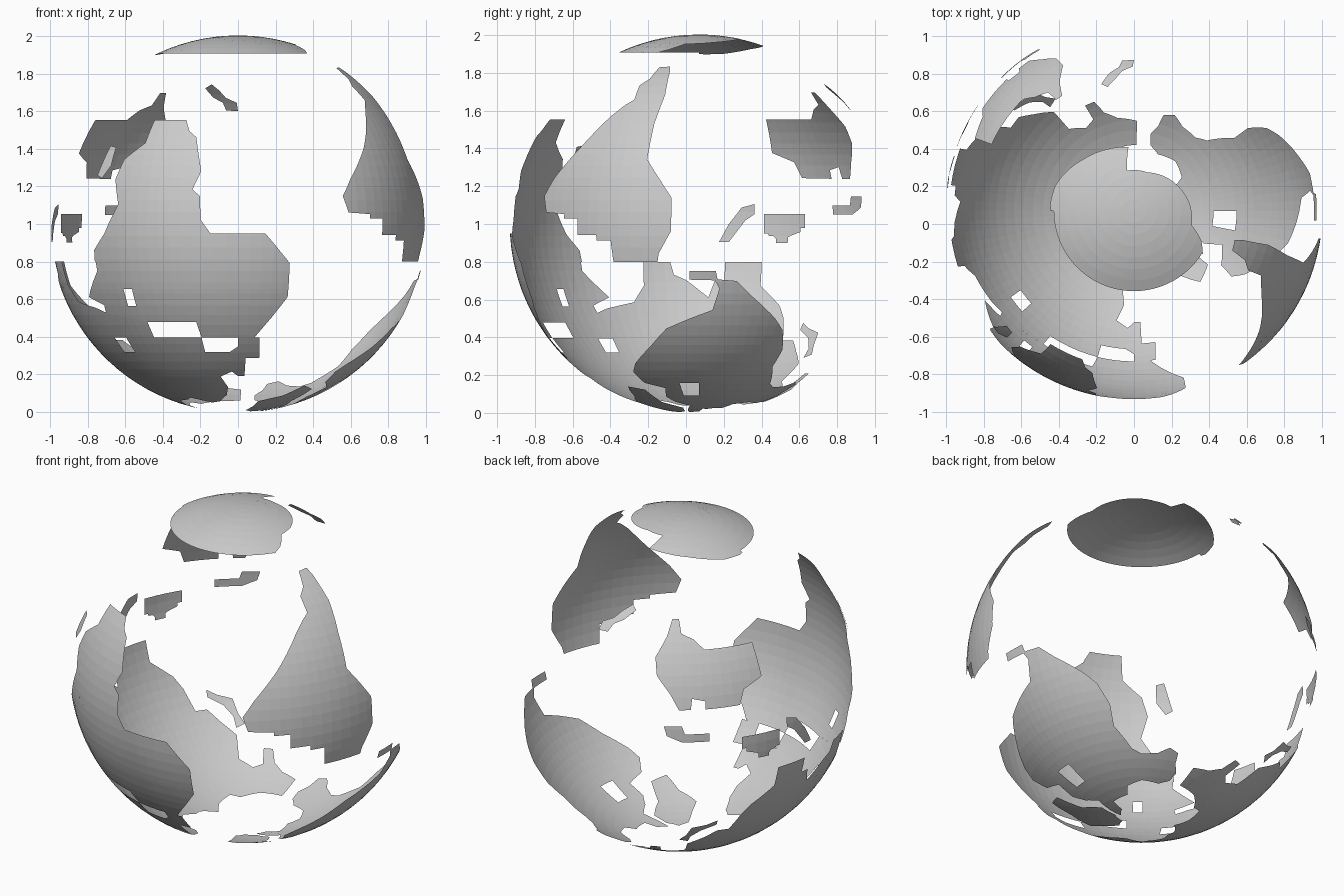
import bpy, bmesh, math

STEP = 3.6                  # grid spacing of the globe facets, in degrees
RADIUS, CENTRE_Y = 1.003, 0.07


def on_globe(lon, lat):
    # the globe stands on its north pole, prime meridian to the front
    a, b = math.radians(lon), math.radians(lat)
    return (-RADIUS * math.cos(b) * math.sin(a),
            CENTRE_Y - RADIUS * math.cos(b) * math.cos(a),
            1.0 - RADIUS * math.sin(b))


def cut(bm, axis, value):
    co, no = [0, 0, 0], [0, 0, 0]
    co[axis], no[axis] = value, 1
    bmesh.ops.bisect_plane(bm, geom=bm.verts[:] + bm.edges[:] + bm.faces[:],
                           dist=1e-4, plane_co=co, plane_no=no)


def landmass(name, outline, lakes=()):
    """Flat lon/lat outline, sliced into a grid, then wrapped on the sphere."""
    bm = bmesh.new()
    bm.faces.new([bm.verts.new((x, y, 0)) for x, y in outline])
    bmesh.ops.triangulate(bm, faces=bm.faces[:])
    for axis in (0, 1):
        vals = [p[axis] for p in outline]
        for i in range(math.ceil(min(vals) / STEP), math.floor(max(vals) / STEP) + 1):
            cut(bm, axis, i * STEP)
        for lake in lakes:
            cut(bm, axis, lake[axis])
            cut(bm, axis, lake[axis + 2])
    # remove the leftover diagonals inside grid cells
    diagonals = [e for e in bm.edges if len(e.link_faces) == 2
                 and all(abs(e.verts[0].co[k] - e.verts[1].co[k]) > 1e-3 for k in (0, 1))]
    bmesh.ops.dissolve_edges(bm, edges=diagonals, use_verts=False)
    # open the inland seas
    wet = [f for f in bm.faces for x0, y0, x1, y1 in lakes
           if x0 < f.calc_center_median().x < x1 and y0 < f.calc_center_median().y < y1]
    bmesh.ops.delete(bm, geom=wet, context='FACES')
    bm.normal_update()
    for f in bm.faces:
        if f.normal.z < 0:
            f.normal_flip()
    for v in bm.verts:
        v.co = on_globe(v.co.x, v.co.y)
    bmesh.ops.remove_doubles(bm, verts=bm.verts[:], dist=1e-5)
    me = bpy.data.meshes.new(name)
    bm.to_mesh(me)
    bm.free()
    bpy.context.collection.objects.link(bpy.data.objects.new(name, me))


# Africa with Arabia
landmass("africa", [
    (-6.3, 37), (-12, 29.5), (-16.6, 22.8), (-16.3, 12), (-8.4, 2.9), (8.4, 2.9),
    (11.5, -1.4), (11.7, -8.4), (14.2, -10.6), (11.7, -16.3), (14.4, -27.4),
    (17.2, -29.5), (19.2, -33.5), (32, -33.5), (33, -25.5), (40, -20), (42, -13.7),
    (39.7, -6), (45.3, 3), (50.4, 8), (50.8, 11.5), (44.8, 11.5), (45.5, 13.3),
    (53, 17), (59, 22.8), (51.8, 25.5), (52.5, 28), (34.2, 31.3), (15, 31.3),
    (14, 37), (0, 37)], [(36.8, 20.1, 40.3, 25.8)])

# Europe and Asia
landmass("eurasia", [
    (52.5, 28), (34.2, 31.3), (33.8, 37), (14, 37), (13.7, 42.8), (3.5, 42.8),
    (0, 40.5), (0, 37), (-8.2, 37), (-9.2, 45.2), (-3.3, 45.2), (-3.3, 53.8),
    (0, 53.8), (3, 51.5), (9, 54), (6, 60), (8, 65), (16, 70), (25, 71.3), (40, 67),
    (46, 68.5), (60, 69.5), (70, 73), (80, 73.5), (100, 77.8), (113, 74), (130, 71),
    (140, 72.5), (160, 70), (182, 69.5), (182, 61.5), (170, 60), (163, 57),
    (160, 52), (155, 52), (156, 58), (150, 59.5), (141.5, 56.3), (141, 47.5),
    (134, 42.5), (129, 38), (124, 38), (121, 30), (118, 25.5), (110, 19),
    (109.7, 11.5), (98, 11.5), (98, 17.3), (95, 17.3), (93, 22.8), (86, 17.3),
    (82, 15.5), (81, 11.5), (72.5, 11.5), (72, 19), (67.8, 24.4), (57, 26.5)],
    [(48, 37.1, 55, 42.8)])

# Americas
landmass("north_america", [
    (-168, 65.5), (-166, 69), (-157, 71), (-140, 70), (-125, 72), (-120, 76),
    (-95, 77), (-90, 81.5), (-65, 83), (-75, 77), (-80, 73.5), (-69, 70), (-65, 66),
    (-69, 60), (-58, 57), (-56, 51.5), (-60, 47.5), (-70, 40.5), (-78, 33.5),
    (-86.5, 30), (-94.5, 27), (-96.5, 20), (-95, 17.3), (-87, 17.1), (-87, 14.3),
    (-95.2, 14.3), (-95.8, 17), (-102, 17.5), (-107, 22), (-117.3, 29.7),
    (-122, 34), (-126, 41.6), (-126, 49), (-134, 57.5), (-140, 59.5), (-150, 59),
    (-157, 56.5), (-163, 58), (-164, 62)], [(-90, 57, -79, 65)])
landmass("south_america", [
    (-81.5, -8), (-81.5, 2), (-77.5, 9), (-77, 11.5), (-62.5, 11.5), (-62, 5),
    (-57, 5), (-57, 3.3), (-50, 3.3), (-50, -1.7), (-44.5, -1.7), (-44.5, -3),
    (-36, -3.5), (-34.2, -8.5), (-38, -14), (-46.5, -23.5), (-55.6, -34.8),
    (-60, -39), (-63, -41), (-62.5, -47), (-66, -50), (-68, -55.8), (-74, -56.2),
    (-75, -53), (-75.8, -43), (-73.8, -32), (-73, -20), (-77.5, -13.8)])
landmass("greenland", [
    (-18, 70), (-35, 65.5), (-43, 59), (-54, 61), (-55, 70), (-70, 76), (-62, 81),
    (-35, 83.5), (-15, 81), (-18, 75)])

# South polar cap, with the pole as the lower edge of the flat map
landmass("antarctica", [
    (-180, -90), (180, -90), (180, -77.5), (170, -77.5), (175, -70.2), (155, -69),
    (136, -67.5), (108, -64), (94, -63.5), (78, -68), (71.5, -69.7), (65, -66),
    (50, -67), (35, -68.5), (5.5, -69.5), (-10, -71.5), (-17, -75.5), (-35, -78),
    (-48, -79.4), (-61, -75), (-58, -64.5), (-66, -67), (-76, -71.6), (-95, -72.5),
    (-114, -74), (-145, -76.4), (-160, -77.5), (-180, -77.5)])

# Australia and the islands
landmass("australia", [
    (115, -33.5), (114.5, -22), (122, -19), (124, -14), (136, -13.8), (136, -16.5),
    (140.5, -17.5), (141, -13.8), (145, -13.8), (148, -19), (153, -25), (154, -31),
    (150, -38), (148, -44), (145, -44), (144, -39), (139, -37), (135, -33.4)])
landmass("new_zealand", [
    (165.5, -46), (168, -47.8), (172, -45), (175, -42), (179.5, -40), (180, -36.8),
    (175.5, -37), (174, -40), (170, -42)])
landmass("madagascar", [(48, -14), (50.5, -15), (48, -24.5), (45, -24), (45, -18)])
landmass("japan", [
    (130, 31.5), (134, 33.5), (140, 35), (142, 40), (145, 43.5), (141, 45),
    (140, 41), (136, 37), (130, 34)])
landmass("sumatra_and_java", [
    (96, 5.5), (99, 5.5), (104, -1), (107, -3), (107, -6), (103, -5), (99, 0)])
landmass("borneo", [
    (110, -3), (124, -3), (124, 1.2), (118, 1.2), (118, 5.7), (114, 5.7),
    (114, 2.8), (110, 2.8)])
landmass("new_guinea", [
    (135, -2.8), (135, -5.6), (143, -5.6), (143, -5.5), (144, -8.3), (150, -8.3),
    (149, -5), (144, -2.8)])
